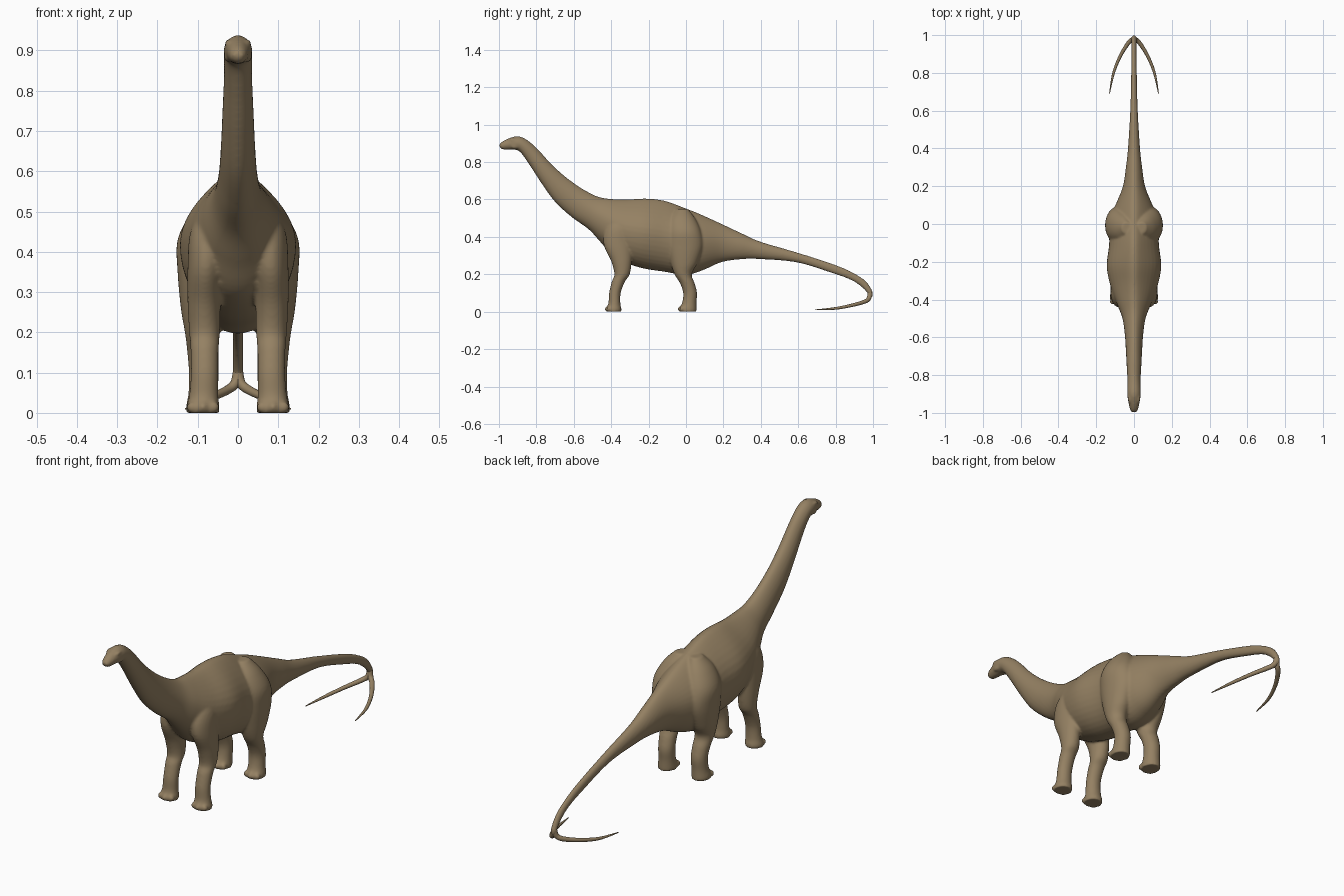
import bpy, bmesh, math
from mathutils import Vector, Matrix

if "Cube" in bpy.data.objects:
    bpy.data.objects.remove(bpy.data.objects["Cube"])

hide = bpy.data.materials.new("brown_hide")
hide.diffuse_color = (0.30, 0.22, 0.125, 1)
hide.use_nodes = True
hide.node_tree.nodes["Principled BSDF"].inputs["Base Color"].default_value = hide.diffuse_color


def resample(rows, steps):
    """Catmull-Rom interpolation through rows of numbers."""
    out = []
    for i in range(len(rows) - 1):
        p0, p1 = rows[max(i - 1, 0)], rows[i]
        p2, p3 = rows[i + 1], rows[min(i + 2, len(rows) - 1)]
        for k in range(steps):
            t = k / steps
            out.append([0.5 * (2 * b + (c - a) * t + (2 * a - 5 * b + 4 * c - d) * t * t
                               + (3 * b - a - 3 * c + d) * t ** 3)
                        for a, b, c, d in zip(p0, p1, p2, p3)])
    out.append(list(rows[-1]))
    return out


def loft(bm, rings):
    loops = [[bm.verts.new(p) for p in ring] for ring in rings]
    n = len(loops[0])
    for a, b in zip(loops, loops[1:]):
        for i in range(n):
            j = (i + 1) % n
            bm.faces.new((a[i], a[j], b[j], b[i]))
    bm.faces.new(loops[0][::-1])
    bm.faces.new(loops[-1])


def ball(bm, centre, size):
    m = Matrix.Translation(centre) @ Matrix.Diagonal((*size, 1))
    bmesh.ops.create_uvsphere(bm, u_segments=16, v_segments=10, radius=1, matrix=m)


ANGLES = [2 * math.pi * i / 40 for i in range(40)]

# Head, neck, trunk and tail: top y, top z, bottom y, bottom z, half width
SPINE = [
    (-.998, .893, -.995, .877, .012), (-.985, .908, -.98, .868, .021),
    (-.95, .926, -.945, .866, .029), (-.905, .938, -.915, .866, .035),
    (-.86, .925, -.885, .852, .035), (-.80, .877, -.84, .79, .035),
    (-.72, .79, -.775, .69, .039), (-.64, .718, -.70, .587, .043),
    (-.55, .655, -.61, .505, .049), (-.47, .615, -.52, .44, .062),
    (-.40, .603, -.455, .37, .088), (-.32, .60, -.38, .29, .118),
    (-.21, .605, -.25, .237, .144), (-.11, .592, -.11, .213, .132),
    (0, .552, 0, .197, .128), (.08, .52, .09, .222, .104),
    (.20, .465, .19, .265, .06), (.30, .418, .30, .281, .043),
    (.40, .374, .40, .281, .032), (.60, .315, .595, .263, .02),
    (.80, .25, .785, .205, .015), (.90, .205, .88, .17, .013),
    (.965, .16, .935, .135, .013), (1.0, .10, .972, .095, .013),
    (.988, .066, .964, .075, .012),
]
# Legs: z, centre y, centre x, radius y, radius x
FRONT = [
    (0, -.386, .087, .040, .041), (.015, -.386, .087, .041, .041),
    (.045, -.383, .085, .032, .036), (.10, -.380, .083, .031, .034),
    (.16, -.362, .083, .035, .035), (.20, -.342, .083, .041, .038),
    (.27, -.345, .084, .055, .041), (.36, -.362, .080, .078, .045),
    (.45, -.355, .070, .075, .048), (.53, -.33, .052, .04, .030),
]
HIND = [
    (0, .010, .088, .046, .041), (.015, .010, .088, .046, .041),
    (.05, .018, .086, .038, .037), (.10, .022, .085, .037, .037),
    (.15, .008, .087, .039, .039), (.20, -.015, .089, .046, .043),
    (.26, -.010, .092, .071, .050), (.35, -.005, .090, .095, .060),
    (.43, -.010, .084, .090, .066), (.50, -.02, .062, .068, .052),
    (.55, -.02, .04, .03, .025),
]

bm = bmesh.new()
rings = []
for ty, tz, by, bz, w in resample(SPINE, 6):
    mid, up = Vector((0, (ty + by) / 2, (tz + bz) / 2)), Vector((0, ty - by, tz - bz)) / 2
    pinch = 0.5 * min(1, w / .13)
    ring = []
    for a in ANGLES:
        s, c = math.sin(a), math.cos(a)
        # narrower towards the ridge of the back
        x = w * c * (1 - pinch * s * s if s > 0 else 1)
        ring.append(mid + up * s + Vector((x, 0, 0)))
    rings.append(ring)
loft(bm, rings)

for side in (-1, 1):
    for rows in (FRONT, HIND):
        loft(bm, [[(side * (x + rx * math.cos(a)), y + ry * math.sin(a), z) for a in ANGLES]
                  for z, y, x, ry, rx in resample(rows, 5)])
        # Toes
        _, y, x, ry, rx = rows[0]
        for k in (-1, 0, 1):
            ball(bm, (side * (x + k * .027), y - ry + .006 + abs(k) * .008, .014),
                 (.014, .014, .014))
    # Brow ridges and cheeks
    ball(bm, (side * .024, -.925, .918), (.009, .022, .009))
    ball(bm, (side * .026, -.915, .885), (.009, .022, .014))

bmesh.ops.recalc_face_normals(bm, faces=bm.faces)
mesh = bpy.data.meshes.new("body")
bm.to_mesh(mesh)
bm.free()
body = bpy.data.objects.new("body", mesh)
bpy.context.collection.objects.link(body)

# Blend all the parts into one skin
rem = body.modifiers.new("blend", 'REMESH')
rem.mode, rem.voxel_size, rem.use_smooth_shade = 'VOXEL', .006, True
smooth = body.modifiers.new("soften", 'SMOOTH')
smooth.factor, smooth.iterations = .5, 5
bpy.context.view_layer.objects.active = body
body.select_set(True)
for name in ("blend", "soften"):
    bpy.ops.object.modifier_apply(modifier=name)
body.data.materials.clear()
body.data.materials.append(hide)
for p in body.data.polygons:
    p.use_smooth = True
    p.material_index = 0

# Forked tail tips: x, y, z, radius
FORK = [(0, .984, .10, .013), (.008, .978, .072, .012), (.03, .958, .055, .011),
        (.072, .89, .035, .009), (.108, .80, .018, .007), (.130, .69, .010, .002)]
for side, name in ((-1, "left_tail_tip"), (1, "right_tail_tip")):
    pts = resample(FORK, 8)
    centres = [Vector((side * p[0], p[1], p[2])) for p in pts]
    rings = []
    for i, c in enumerate(centres):
        d = (centres[min(i + 1, len(pts) - 1)] - centres[max(i - 1, 0)]).normalized()
        u = d.cross(Vector((1, 0, 0))).normalized()
        v = d.cross(u)
        r = pts[i][3]
        rings.append([c + r * (u * math.cos(a) + v * math.sin(a)) for a in ANGLES[::3]])
    bm = bmesh.new()
    loft(bm, rings)
    bmesh.ops.recalc_face_normals(bm, faces=bm.faces)
    me = bpy.data.meshes.new(name)
    bm.to_mesh(me)
    bm.free()
    for p in me.polygons:
        p.use_smooth = True
    me.materials.append(hide)
    bpy.context.collection.objects.link(bpy.data.objects.new(name, me))
